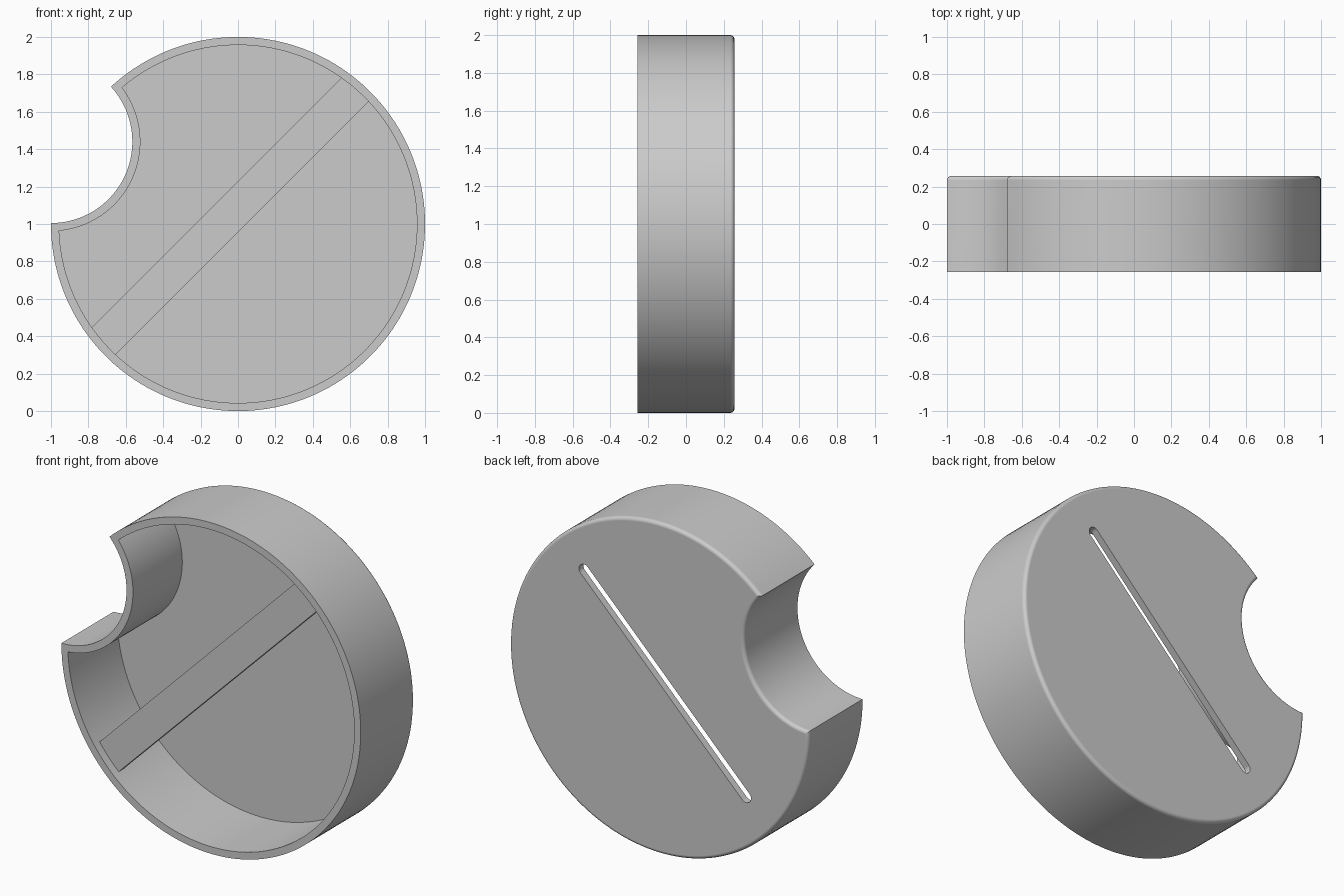
import bpy, bmesh, math

cube = bpy.data.objects.get("Cube")
if cube:
    bpy.data.objects.remove(cube, do_unlink=True)

RADIUS, NOTCH_RADIUS, NOTCH = 1.0, 0.435, (-1.0, 0.44)
WALL, HALF_DEPTH = 0.043, 0.257

grey = bpy.data.materials.new("plain grey")
grey.use_nodes = True
grey.diffuse_color = (0.6, 0.6, 0.6, 1)
grey.node_tree.nodes["Principled BSDF"].inputs["Base Color"].default_value = (0.6, 0.6, 0.6, 1)


def arc(cx, cz, r, start, end, count):
    return [(cx + r * math.cos(start + (end - start) * i / count),
             cz + r * math.sin(start + (end - start) * i / count))
            for i in range(count + 1)]


def notched_disc(inset):
    """Circle with a round bite, drawn inset from the outer wall."""
    big, bite = RADIUS - inset, NOTCH_RADIUS + inset
    d, phi = math.hypot(*NOTCH), math.atan2(NOTCH[1], NOTCH[0])
    a = math.acos((big**2 + d**2 - bite**2) / (2 * big * d))
    b = math.acos((bite**2 + d**2 - big**2) / (2 * bite * d))
    rim = arc(0, 0, big, phi + a, phi - a + 2 * math.pi, 144)
    bay = arc(*NOTCH, bite, phi + math.pi + b, phi + math.pi - b, 48)
    return rim + bay[1:-1]


def diagonal(points):
    """Turn (along, across) points onto the rising diagonal."""
    s = math.sqrt(0.5)
    return [((t - n) * s, (t + n) * s) for t, n in points]


def prism(name, outline, y0, y1, bevel=0):
    bm = bmesh.new()
    front = [bm.verts.new((x, y0, z + RADIUS)) for x, z in outline]
    face = bm.faces.new(front)
    made = bmesh.ops.extrude_face_region(bm, geom=[face], use_keep_orig=True)["geom"]
    back = [v for v in made if isinstance(v, bmesh.types.BMVert)]
    bmesh.ops.translate(bm, verts=back, vec=(0, y1 - y0, 0))
    bmesh.ops.recalc_face_normals(bm, faces=bm.faces)
    if bevel:
        edges = [e for e in bm.edges if all(v.co.y > y1 - 1e-4 for v in e.verts)]
        bmesh.ops.bevel(bm, geom=edges, offset=bevel, segments=4, profile=0.5,
                        affect='EDGES', clamp_overlap=False)
    mesh = bpy.data.meshes.new(name)
    bm.to_mesh(mesh)
    bm.free()
    mesh.materials.append(grey)
    obj = bpy.data.objects.new(name, mesh)
    bpy.context.collection.objects.link(obj)
    return obj


def select(obj):
    bpy.ops.object.select_all(action='DESELECT')
    obj.select_set(True)
    bpy.context.view_layer.objects.active = obj


def cut(target, cutter):
    select(target)
    mod = target.modifiers.new("cut", 'BOOLEAN')
    mod.operation, mod.solver, mod.object = 'DIFFERENCE', 'EXACT', cutter
    bpy.ops.object.modifier_apply(modifier=mod.name)
    bpy.data.objects.remove(cutter, do_unlink=True)


# Hollow shell, open at the front, with a rounded back edge
shell = prism("shell", notched_disc(0), -HALF_DEPTH, HALF_DEPTH, bevel=0.022)
cut(shell, prism("cavity_cutter", notched_disc(WALL), -0.4, HALF_DEPTH - WALL))

# Round-ended slot through the back wall
half_length, half_width, across = 0.765, 0.034, 0.056
slot = (arc(half_length, across, half_width, -math.pi / 2, math.pi / 2, 16)
        + arc(-half_length, across, half_width, math.pi / 2, 1.5 * math.pi, 16))
cut(shell, prism("slot_cutter", diagonal(slot), 0.1, 0.4))

# Flat cross bar just inside the front opening, ends fitted to the wall
low, high, reach = -0.032, 0.162, RADIUS - WALL + 0.008
steps = [low + (high - low) * i / 8 for i in range(9)]
ends = [(math.sqrt(reach**2 - n**2), n) for n in steps]
bar = prism("cross_bar", diagonal(ends + [(-t, n) for t, n in reversed(ends)]), -0.205, -0.155)

# Smooth curved walls, crisp rims
for obj in (shell, bar):
    select(obj)
    bpy.ops.object.shade_smooth_by_angle(angle=math.radians(30))
    obj.modifiers.new("flat_face_normals", 'WEIGHTED_NORMAL').keep_sharp = True
